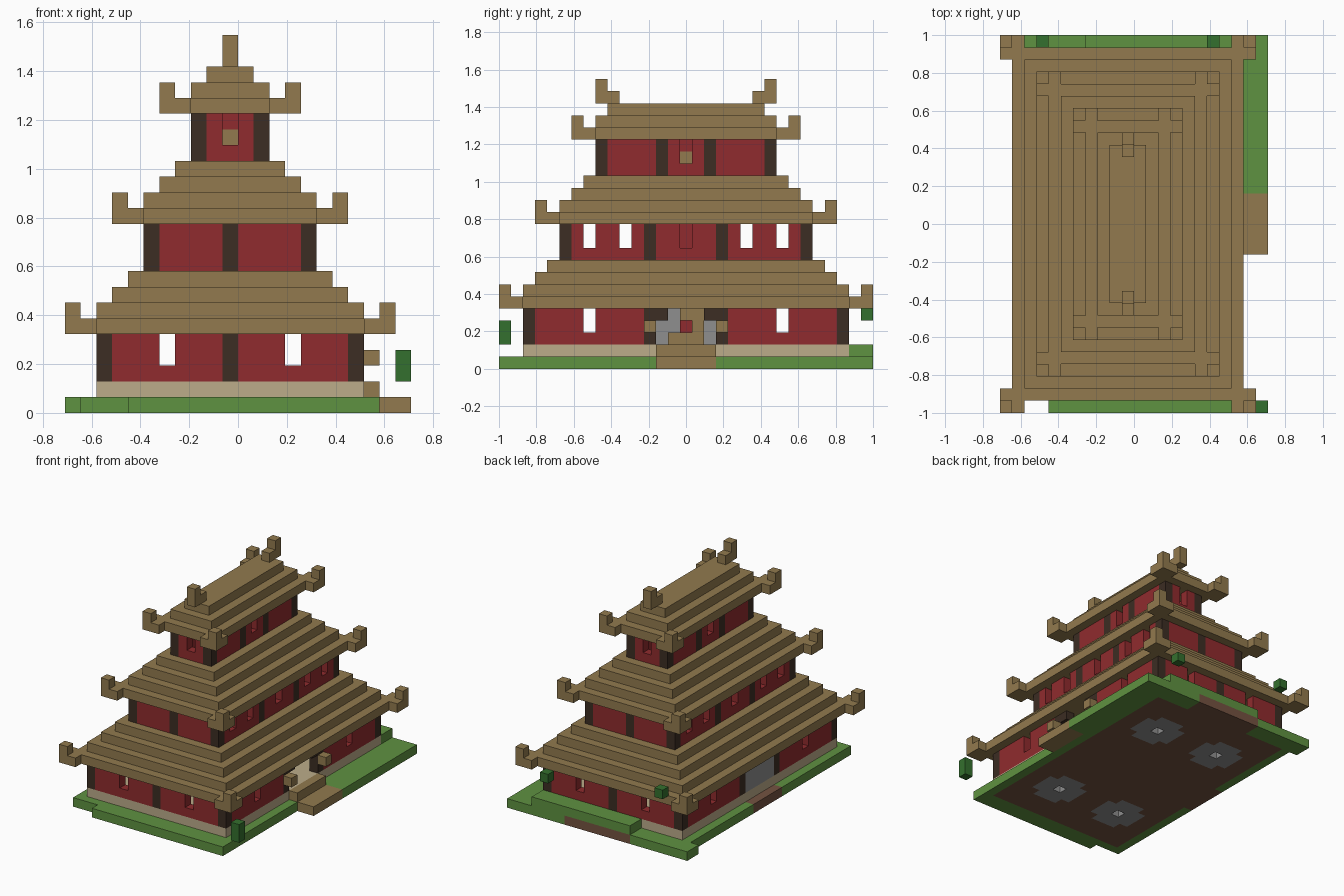
import bpy
import bmesh
from mathutils import Vector

if "Cube" in bpy.data.objects:
    bpy.data.objects.remove(bpy.data.objects["Cube"], do_unlink=True)

W, D = 22, 31          # block counts across x and y
U = 2 / D              # size of one block
MX, MY = 20, 30        # mirror sums of the building (last cell index pairs)


# Materials
def material(name, rgb):
    lin = [((c / 255 + 0.055) / 1.055) ** 2.4 for c in rgb] + [1]
    m = bpy.data.materials.new(name)
    m.use_nodes = True
    m.diffuse_color = lin
    m.node_tree.nodes["Principled BSDF"].inputs["Base Color"].default_value = lin
    return m


timber = material("timber tan", (146, 122, 78))
red = material("red plaster", (144, 43, 46))
dark = material("dark wood", (60, 45, 35))
cream = material("cream stone", (188, 172, 138))
grass = material("grass green", (95, 146, 65))
leaf = material("leaf green", (52, 112, 46))
grey = material("grey stone", (142, 142, 142))
soil = material("soil brown", (116, 83, 65))

cells = {}             # block position -> part name
parts = {}             # part name -> material


def fill(part, mat, x, y, z):
    """Fill a box of blocks given as half-open ranges."""
    parts[part] = mat
    for i in range(*x):
        for j in range(*y):
            for k in range(*z):
                cells[i, j, k] = part


def carve(x, y, z):
    for i in range(*x):
        for j in range(*y):
            for k in range(*z):
                cells.pop((i, j, k), None)


def both(c, total):
    return {c, total - c}


# Ground, with ragged edges
for x, y in (((1, 20), (1, D)), ((4, 20), (0, 1)), ((0, 1), (29, D)), ((20, W), (18, D))):
    fill("lawn", grass, x, y, (0, 1))
fill("back_mound", grass, (7, 19), (29, D), (1, 2))
fill("earth", soil, (2, 19), (2, 29), (0, 1))
fill("earth", soil, (7, 15), (29, D), (0, 1))
fill("earth", soil, (1, 2), (13, 18), (0, 1))
fill("entrance_path", timber, (20, W), (13, 18), (0, 1))
fill("plinth", cream, (2, 19), (2, 29), (1, 2))
fill("entrance_path", timber, (19, 20), (13, 18), (1, 2))

# Stone pads with a shaft in the middle
for i in both(6, MX):
    for j in both(7, MY):
        fill("stone_pads", grey, (i - 2, i + 3), (j - 1, j + 2), (0, 1))
        fill("stone_pads", grey, (i - 1, i + 2), (j - 2, j + 3), (0, 1))
        carve((i, i + 1), (j, j + 1), (0, 2))


def storey(name, i0, j0, z, posts_x, posts_y, windows_x, windows_y):
    """Hollow red storey with dark posts and window slots on all four sides."""
    i1, j1 = MX + 1 - i0, MY + 1 - j0
    top = z + 3
    fill(name + "_walls", red, (i0, i1), (j0, j1), (z, top))
    carve((i0 + 1, i1 - 1), (j0 + 1, j1 - 1), (z, top))
    for i in both(i0, MX):
        for p in posts_y + [j0]:
            for j in both(p, MY):
                fill(name + "_posts", dark, (i, i + 1), (j, j + 1), (z, top))
        for w in windows_y:
            for j in both(w, MY):
                carve((i, i + 1), (j, j + 1), (z + 1, top))
    for j in both(j0, MY):
        for i in posts_x:
            fill(name + "_posts", dark, (i, i + 1), (j, j + 1), (z, top))
        for w in windows_x:
            for i in both(w, MX):
                carve((i, i + 1), (j, j + 1), (z + 1, top))


def roof(name, i0, j0, z, steps):
    """Stepped roof with raised corner tips."""
    for s in range(steps):
        a, b = i0 + s, j0 + s
        fill(name, timber, (a, MX + 1 - a), (b, MY + 1 - b), (z + s, z + s + 1))
    for i, di in ((i0 - 1, 0), (MX + 1 - i0, -1)):
        for j, dj in ((j0 - 1, 0), (MY + 1 - j0, -1)):
            fill(name, timber, (i + di, i + di + 2), (j + dj, j + dj + 2), (z, z + 1))
            fill(name, timber, (i, i + 1), (j, j + 1), (z + 1, z + 2))


# Three storeys and their roofs
storey("lower", 2, 2, 2, [10], [12], [6], [7])
roof("lower_roof", 1, 1, 5, 4)
storey("middle", 5, 5, 9, [10], [12], [], [7, 10, 15])
roof("middle_roof", 4, 4, 12, 4)
storey("upper", 8, 8, 16, [], [13], [10], [15])
roof("upper_roof", 7, 7, 19, 3)

# Ridge finials
for j in both(8, MY):
    fill("ridge_finials", timber, (10, 11), (j, j + 1), (22, 24))
for j in both(9, MY):
    fill("ridge_finials", timber, (10, 11), (j, j + 1), (22, 23))

# Entrance with lintel brackets and lanterns, grey door on the far side
carve((18, 19), (13, 18), (2, 5))
for j in both(13, MY):
    fill("lintel_brackets", dark, (18, 19), (j, j + 1), (4, 5))
for j in both(12, MY):
    fill("lanterns", timber, (19, 20), (j, j + 1), (3, 4))
fill("side_door", grey, (2, 3), (13, 18), (2, 5))

# Central post with stair blocks around it
for z in (2, 9, 16):
    fill("central_post", red, (10, 11), (15, 16), (z, z + 3))
fill("stair_blocks", timber, (11, 12), (14, 17), (2, 3))
fill("stair_blocks", timber, (11, 12), (16, 17), (3, 4))
fill("stair_blocks", timber, (11, 12), (15, 17), (4, 5))
fill("stair_blocks", timber, (10, 11), (15, 16), (17, 18))

# Loose foliage
fill("front_bush", leaf, (21, 22), (0, 1), (2, 4))
fill("back_left_bush", leaf, (17, 18), (30, D), (4, 5))
fill("back_right_bush", leaf, (3, 4), (30, D), (6, 7))


# Turn each part into a mesh of its exposed block faces
def build(part, mat):
    bm = bmesh.new()
    for cell in [c for c, p in cells.items() if p == part]:
        base = Vector(cell)
        for axis in range(3):
            for side in (0, 1):
                n = list(cell)
                n[axis] += 2 * side - 1
                if tuple(n) in cells:
                    continue
                u, v = (axis + 1) % 3, (axis + 2) % 3
                ring = []
                for a, b in ((0, 0), (1, 0), (1, 1), (0, 1)):
                    p = base.copy()
                    p[axis] += side
                    p[u] += a
                    p[v] += b
                    ring.append(bm.verts.new((p - Vector((W / 2, D / 2, 0))) * U))
                bm.faces.new(ring if side else ring[::-1])
    bmesh.ops.remove_doubles(bm, verts=bm.verts, dist=U / 100)
    mesh = bpy.data.meshes.new(part)
    bm.to_mesh(mesh)
    bm.free()
    mesh.materials.append(mat)
    bpy.context.collection.objects.link(bpy.data.objects.new(part, mesh))


for part, mat in parts.items():
    build(part, mat)
